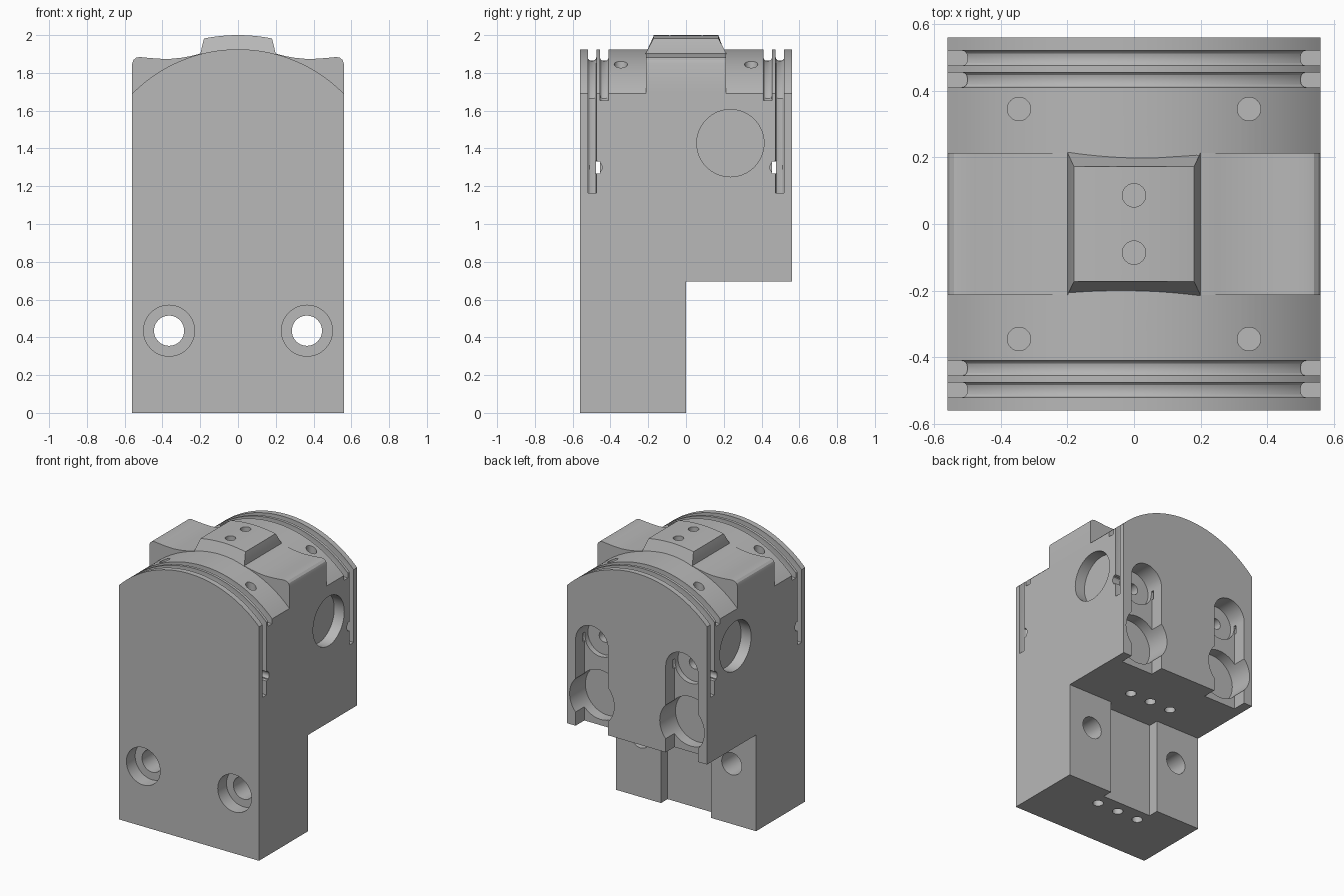
import bpy, bmesh, math
from mathutils import Matrix

if "Cube" in bpy.data.objects:
    bpy.data.objects.remove(bpy.data.objects["Cube"], do_unlink=True)

# One plain machined grey
GREY = (0.48, 0.48, 0.48, 1)
grey = bpy.data.materials.new("machined_grey")
grey.use_nodes = True
grey.diffuse_color = GREY
grey.node_tree.nodes["Principled BSDF"].inputs["Base Color"].default_value = GREY

W = 0.56            # half width and half depth
R, ARC_Z = 0.785, 1.14   # crown radius and its centre height
LEDGE = 0.695       # underside of the rear overhang


def make(name, bm):
    bmesh.ops.recalc_face_normals(bm, faces=bm.faces)
    mesh = bpy.data.meshes.new(name)
    bm.to_mesh(mesh)
    bm.free()
    ob = bpy.data.objects.new(name, mesh)
    bpy.context.collection.objects.link(ob)
    mesh.materials.append(grey)
    return ob


def prism_bm(points, y0, y1):
    """Extrude an x-z outline along y."""
    bm = bmesh.new()
    face = bm.faces.new([bm.verts.new((x, y0, z)) for x, z in points])
    new = bmesh.ops.extrude_face_region(bm, geom=[face])["geom"]
    bmesh.ops.translate(bm, vec=(0, y1 - y0, 0),
                        verts=[v for v in new if isinstance(v, bmesh.types.BMVert)])
    return bm


def arch(half, radius, n=56):
    """Crown arc from -half to +half."""
    a = math.asin(half / radius)
    return [(radius * math.sin(t), ARC_Z + radius * math.cos(t))
            for t in (-a + 2 * a * i / n for i in range(n + 1))]


def box(x0, x1, y0, y1, z0, z1):
    return make("cutter", prism_bm([(x0, z0), (x1, z0), (x1, z1), (x0, z1)], y0, y1))


def rod(axis, centre, radius, length, n=40):
    bm = bmesh.new()
    turn = {"x": Matrix.Rotation(math.pi / 2, 4, "Y"),
            "y": Matrix.Rotation(math.pi / 2, 4, "X"), "z": Matrix()}[axis]
    bmesh.ops.create_cone(bm, cap_ends=True, segments=n, radius1=radius, radius2=radius,
                          depth=length, matrix=Matrix.Translation(centre) @ turn)
    return make("cutter", bm)


def cut(cutter, *targets):
    for ob in targets:
        mod = ob.modifiers.new("cut", "BOOLEAN")
        mod.operation, mod.solver, mod.object = "DIFFERENCE", "EXACT", cutter
        bpy.context.view_layer.objects.active = ob
        bpy.ops.object.modifier_apply(modifier=mod.name)
    bpy.data.objects.remove(cutter, do_unlink=True)


def groove(y0, y1, bottom):
    """Round-floored ring groove over the crown and down both sides."""
    floor = [(-0.5, bottom)] + arch(0.5, R - 0.06) + [(0.5, bottom)]
    rim = [(0.65, bottom), (0.65, 2.1), (-0.65, 2.1), (-0.65, bottom)]
    bm = prism_bm(floor + rim, y0, y1)
    inner = [e for e in bm.edges if abs(e.verts[0].co.y - e.verts[1].co.y) < 1e-5
             and all(abs(v.co.x) < 0.51 for v in e.verts)]
    bmesh.ops.bevel(bm, geom=inner, offset=0.016, segments=3, profile=0.5, affect="EDGES")
    return make("cutter", bm)


# Main block with domed crown
body = make("main_block", prism_bm([(W, 0), (-W, 0)] + arch(W, R), -W, W))
cut(box(-1, 1, 0, 1, -1, LEDGE), body)

# Saddle with raised rounded shoulders
half = [(0.2, 1.902), (0.25, 1.889), (0.3, 1.88), (0.36, 1.874), (0.42, 1.875), (0.48, 1.88),
        (0.52, 1.884), (0.54, 1.88), (0.554, 1.868), (W, 1.85), (W, 1.69)]
saddle = make("saddle", prism_bm([(-x, z) for x, z in reversed(half)] + half, -0.213, 0.213))

# Chamfered top pad
top = [(0.18 * i / 8, 2.0 - 0.018 * (i / 8) ** 2) for i in range(-8, 9)]
bm = prism_bm([(-0.2, 1.88), (-0.2, 1.9)] + top + [(0.2, 1.9), (0.2, 1.88)], -0.215, 0.215)
for v in bm.verts:
    if v.co.z > 1.95:
        v.co.y *= 0.8
pad = make("top_pad", bm)

# Ring grooves at both ends, with cross slots in the side channels
for s in (-1, 1):
    for a, b, bottom in ((0.475, 0.52, 1.165), (0.41, 0.455, 1.655)):
        cut(groove(min(s * a, s * b), max(s * a, s * b), bottom), body)
    for side in (-1, 1):
        cut(rod("x", (side * W, s * 0.478, 1.3), 0.034, 0.12, 24), body)
    lo, hi = sorted((s * 0.455, s * 0.476))
    cut(box(-1, 1, lo, hi, 1.268, 1.332), body)

for s in (-1, 1):
    # Round side pockets
    cut(rod("x", (s * W, 0.235, 1.428), 0.178, 0.16, 64), body)
    # Counterbored front bolt holes
    cut(rod("y", (s * 0.365, -W, 0.435), 0.135, 0.2, 48), body)
    cut(rod("y", (s * 0.365, 0, 0.435), 0.08, 1.4), body)
    # Rear slots with stepped round pockets
    cut(box(s * 0.36 - 0.13, s * 0.36 + 0.13, 0.46, 0.7, 0.6, 1.32), body)
    cut(rod("y", (s * 0.36, W, 1.32), 0.13, 0.28, 48), body)
    cut(rod("y", (s * 0.36, W, 0.915), 0.178, 0.36, 48), body)
    cut(rod("y", (s * 0.36, 0.4, 1.32), 0.04, 0.3, 24), body)
    # Crown oil holes
    for t in (-1, 1):
        cut(rod("z", (s * 0.345, t * 0.345, 1.9), 0.035, 0.4, 32), body)
    # Pad holes
    cut(rod("z", (0, s * 0.086, 1.95), 0.035, 0.3, 32), pad, saddle, body)

# Rear channel in the lower leg
cut(box(-0.2, 0.2, -0.075, 0.2, -0.1, LEDGE), body)

# Rows of small holes in the undersides
for i in (-1, 0, 1):
    cut(rod("z", (i * 0.17, -0.17, 0), 0.036, 0.3, 24), body)
    cut(rod("z", (i * 0.17, 0.17, LEDGE), 0.036, 0.3, 24), body)

# Smooth curved walls, crisp edges
for ob in (body, saddle, pad):
    bpy.ops.object.select_all(action="DESELECT")
    ob.select_set(True)
    bpy.context.view_layer.objects.active = ob
    bpy.ops.object.shade_smooth_by_angle(angle=math.radians(25))
